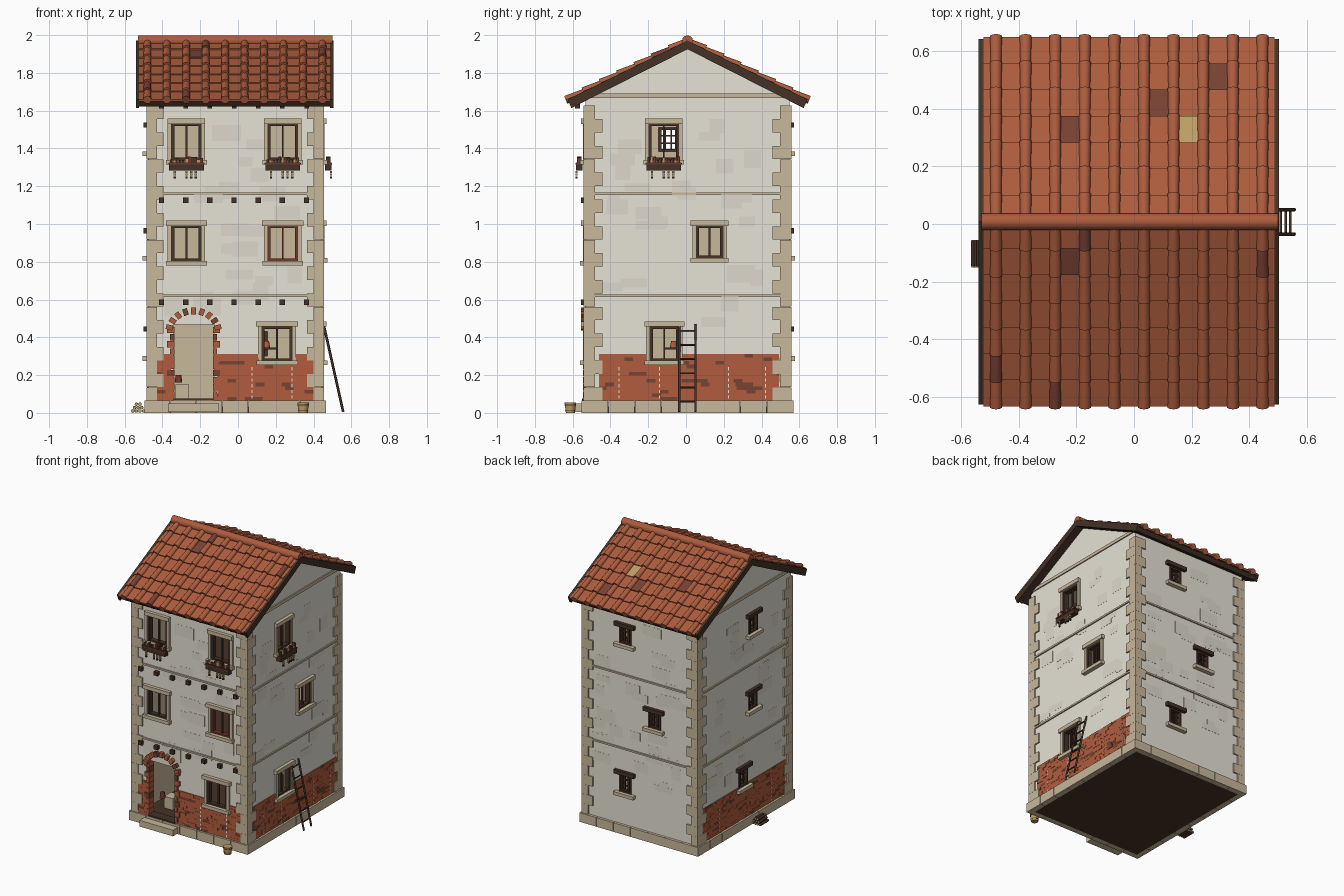
import bpy, bmesh, math, random
from mathutils import Matrix, Vector

random.seed(4)
if "Cube" in bpy.data.objects:
    bpy.data.objects.remove(bpy.data.objects["Cube"])

CX, CY, HX, HY = -0.015, 0.008, 0.46, 0.54     # house centre and wall half sizes
APEX, SLOPE = 1.955, 0.49                      # top of roof deck
RGB = {"plaster": (230, 226, 213), "plaster_patch": (222, 217, 203), "stone": (200, 184, 156),
       "brick": (178, 92, 62), "dark_brick": (118, 68, 50), "tile": (173, 92, 61),
       "dark_tile": (120, 65, 51), "dark_wood": (68, 50, 38), "ochre": (190, 158, 100),
       "red_wood": (112, 54, 44)}
MATS, parts, used = {}, {}, {}
for name, rgb in RGB.items():
    m = bpy.data.materials.new(name)
    m.use_nodes = True
    col = [((c / 255 + 0.055) / 1.055) ** 2.4 for c in rgb] + [1]
    m.diffuse_color = col
    m.node_tree.nodes["Principled BSDF"].inputs["Base Color"].default_value = col
    MATS[name] = m


def begin(part, mat):
    bm = parts.setdefault(part, bmesh.new())
    slots = used.setdefault(part, [])
    if mat not in slots:
        slots.append(mat)
    return bm, slots.index(mat)


def paint(verts, index, smooth=False):
    for f in {f for v in verts for f in v.link_faces}:
        f.material_index = index
        f.smooth = smooth and len(f.verts) == 4


def block(part, mat, loc, size, rot=None):
    bm, i = begin(part, mat)
    mtx = Matrix.Translation(loc) @ (rot or Matrix()) @ Matrix.Diagonal((*size, 1))
    paint(bmesh.ops.create_cube(bm, size=1, matrix=mtx)["verts"], i)


def box(part, mat, x0, x1, y0, y1, z0, z1):
    block(part, mat, ((x0 + x1) / 2, (y0 + y1) / 2, (z0 + z1) / 2),
          (abs(x1 - x0), abs(y1 - y0), z1 - z0))


def rod(part, mat, a, b, r1, r2=None, sides=8):
    bm, i = begin(part, mat)
    a, b = Vector(a), Vector(b)
    mtx = Matrix.Translation((a + b) / 2) @ (b - a).to_track_quat("Z", "Y").to_matrix().to_4x4()
    r = bmesh.ops.create_cone(bm, cap_ends=True, segments=sides, radius1=r1,
                              radius2=r1 if r2 is None else r2, depth=(b - a).length, matrix=mtx)
    paint(r["verts"], i, True)


def on_wall(part, mat, face, u0, u1, z0, z1, d0, d1):
    """Box on a wall: u runs along it, d is the distance out of it."""
    s = -1 if face in ("front", "left") else 1
    if face in ("front", "back"):
        box(part, mat, u0, u1, CY + s * (HY + d0), CY + s * (HY + d1), z0, z1)
    else:
        box(part, mat, CX + s * (HX + d0), CX + s * (HX + d1), u0, u1, z0, z1)


def prism(part, mat, profile, x0, x1):
    bm, i = begin(part, mat)
    vs = [bm.verts.new((x0, y, z)) for y, z in profile]
    f = bm.faces.new(vs)
    ext = bmesh.ops.extrude_face_region(bm, geom=[f])["geom"]
    top = [v for v in ext if isinstance(v, bmesh.types.BMVert)]
    bmesh.ops.translate(bm, verts=top, vec=(x1 - x0, 0, 0))
    paint(vs + top, i)
    bmesh.ops.recalc_face_normals(bm, faces=bm.faces[:])


def finish(part):
    me = bpy.data.meshes.new(part)
    parts[part].to_mesh(me)
    parts[part].free()
    for name in used[part]:
        me.materials.append(MATS[name])
    ob = bpy.data.objects.new(part, me)
    bpy.context.scene.collection.objects.link(ob)
    return ob


# Openings: face, centre, bottom, top, half width, kind, frame colour
OPEN = [("front", -0.235, 0.07, 0.468, 0.107, "door", None)]
OPEN += [("front", u, 1.34, 1.53, 0.078, "planter", "dark_wood") for u in (-0.273, 0.237)]
OPEN += [("front", -0.273, 0.805, 0.99, 0.078, "stone", "dark_wood"),
         ("front", 0.237, 0.805, 0.99, 0.078, "stone", "red_wood"),
         ("front", 0.207, 0.277, 0.457, 0.08, "stone", "dark_wood"),
         ("right", -0.118, 1.34, 1.53, 0.078, "planter", "dark_wood"),
         ("right", 0.125, 0.82, 0.99, 0.07, "stone", "dark_wood"),
         ("right", -0.115, 0.277, 0.457, 0.075, "stone", "dark_wood")]
for face, us in (("back", (0.105, -0.13, 0.105)), ("left", (-0.095, -0.09, 0.02))):
    OPEN += [(face, u, z0, z1, 0.05, "barred", "dark_wood")
             for u, z0, z1 in zip(us, (1.385, 0.83, 0.3), (1.51, 0.95, 0.43))]

# Hollow gabled walls with real openings
rise = HY * SLOPE
prism("walls", "plaster", [(CY - HY, 0.03), (CY + HY, 0.03), (CY + HY, 1.93 - rise),
                           (CY, 1.93), (CY - HY, 1.93 - rise)], CX - HX, CX + HX)
box("cutter", "stone", CX - HX + 0.05, CX + HX - 0.05, CY - HY + 0.05, CY + HY - 0.05, 0.06, 1.6)
for face, u, z0, z1, w, kind, _ in OPEN:
    on_wall("cutter", "stone", face, u - w, u + w, z0, z1, -0.07, 0.05)
walls, cutter = finish("walls"), finish("cutter")
cutter.hide_render = True
mod = walls.modifiers.new("openings", "BOOLEAN")
mod.object, mod.solver, mod.use_self = cutter, "EXACT", True
done = bpy.data.meshes.new_from_object(walls.evaluated_get(bpy.context.evaluated_depsgraph_get()))
walls.modifiers.clear()
walls.data = done
bpy.data.objects.remove(cutter)
done.materials.clear()
for name in ("plaster", "stone"):
    done.materials.append(MATS[name])
for p in done.polygons:
    c = p.center
    p.material_index = int(abs(c.x - CX) < HX - 0.005 and abs(c.y - CY) < HY - 0.005 and 0.04 < c.z < 1.62)

# Window surrounds, casements, bars and flower boxes
for face, u, z0, z1, w, kind, frame in OPEN:
    if kind == "door":
        continue
    barred = kind == "barred"
    for s in (-1, 1):
        on_wall("window_frames", frame, face, u + s * w, u + s * (w - 0.014), z0, z1, -0.03, 0.006)
        if not barred:
            on_wall("window_surrounds", "stone", face, u + s * w, u + s * (w + 0.021), z0, z1, -0.01, 0.014)
    for a, b in ((z0, z0 + 0.012), (z1 - 0.012, z1)):
        on_wall("window_frames", frame, face, u - w, u + w, a, b, -0.03, 0.004)
    for t in (-w / 3, w / 3) if barred else (0,):
        on_wall("window_frames", frame, face, u + t - 0.005, u + t + 0.005, z0, z1, -0.02, -0.008)
    for t in (1 / 3, 2 / 3) if barred else ():
        z = z0 + (z1 - z0) * t
        on_wall("window_frames", frame, face, u - w, u + w, z - 0.004, z + 0.004, -0.02, -0.01)
    lw = w + (0.021 if kind == "planter" else 0.031)
    on_wall("window_lintels", "dark_wood" if barred else "stone", face,
            u - lw, u + lw, z1, z1 + 0.028, -0.01, 0.024)
    on_wall("window_sills", "stone", face, u - w - 0.03, u + w + 0.03, z0 - 0.024, z0, -0.02, 0.03)
    if kind == "planter":
        on_wall("flower_boxes", "dark_wood", face, u - 0.092, u + 0.092, 1.283, 1.325, 0.015, 0.05)
        on_wall("flower_boxes", "red_wood", face, u - 0.096, u + 0.096, 1.314, 1.322, 0.012, 0.053)
        for k in range(11):
            a, h = u - 0.08 + k * 0.016, random.uniform(0.008, 0.032)
            on_wall("flowers", ("dark_wood", "ochre", "red_wood", "dark_wood")[k % 4], face,
                    a - 0.007, a + 0.007, 1.325, 1.328 + h, 0.022, 0.044)
        for k in (-0.062, 0.0, 0.025, 0.05):
            for z in (1.276, 1.262, 1.247):
                on_wall("trailing_flowers", "ochre" if z > 1.25 else "dark_wood", face,
                        u + k - 0.006, u + k + 0.006, z - 0.005, z + 0.005, 0.042, 0.053)

# Brick dado on three sides, with dark clusters and pale mortar dashes
SPAN = {"front": (-0.43, 0.405), "right": (-0.46, 0.495), "left": (-0.46, 0.495)}
MORTAR = {"front": (0.075, 0.285), "right": (-0.355, -0.14, 0.225, 0.42), "left": (-0.3, 0.3)}
for face, (lo, hi) in SPAN.items():
    for row in range(13):
        z, u = 0.065 + row * 0.019, lo - random.uniform(0, 0.045)
        while u < hi:
            a, b, keep = max(u, lo), min(u + 0.046, hi), True
            u += 0.046
            for f, c, z0, z1, w, _, _ in OPEN:
                if f == face and z + 0.019 > z0 - 0.015 and z < z1:
                    if abs((a + b) / 2 - c) < w:
                        keep = False
                    elif a < c - w < b:
                        b = c - w
                    elif a < c + w < b:
                        a = c + w
            cluster = math.sin(a * 17 + row * 0.9) * math.sin(a * 9 - row * 0.4)
            if keep and b - a > 0.003:
                on_wall("brick_dado", "dark_brick" if random.random() < 0.5 * cluster else "brick", face,
                        a, b, z, z + 0.019, -0.005, random.uniform(0.004, 0.007))
    for u in MORTAR[face]:
        for k in range(6):
            z = 0.075 + k * 0.03
            on_wall("mortar_dashes", "plaster", face, u - 0.003, u + 0.003, z, z + 0.017, 0, 0.008)

# Plaster patches, string courses and gable bands
for face in ("front", "back", "left", "right"):
    half, mid = (HX, CX) if face in ("front", "back") else (HY, CY)
    for k in range(34):
        u, z = mid + random.uniform(-0.75, 0.75) * half, random.uniform(0.35, 1.55)
        w, h = random.uniform(0.03, 0.08), random.uniform(0.02, 0.05)
        if all(f != face or abs(u - c) > w + ww + 0.02 or z + h < z0 - 0.02 or z - h > z1 + 0.03
               for f, c, z0, z1, ww, _, _ in OPEN):
            on_wall("plaster_patches", "plaster_patch", face, u - w, u + w, z - h, z + h, -0.002, 0.0004 + k * 0.00003)
    for z in (0.614, 1.154):
        on_wall("string_courses", "stone", face, mid - half, mid + half, z, z + 0.012, -0.01, 0.009)
    if face in ("left", "right"):
        on_wall("gable_bands", "stone", face, mid - half, mid + half, 1.668, 1.69, -0.01, 0.008)

# Corner quoins, alternating long and short
for sx in (-1, 1):
    for sy in (-1, 1):
        for k in range(22):
            lx, ly = (0.09, 0.06) if k % 2 else (0.055, 0.1)
            x, y, z = CX + sx * (HX + 0.01), CY + sy * (HY + 0.01), 0.065 + k * 0.071
            box("quoins", "stone", x, x - sx * lx, y, y - sy * ly, z, z + 0.0705)

# Plinth stones, floors, door step and threshold
for face, half, mid, n in (("front", HX, CX, 7), ("back", HX, CX, 7), ("left", HY, CY, 8), ("right", HY, CY, 8)):
    step = 2 * (half + 0.02) / n
    for k in range(n):
        a = mid - half - 0.02 + k * step
        on_wall("plinth", "stone", face, a + 0.001, a + step - 0.001, 0, 0.066, -0.02, 0.02)
for z in (0.0, 0.58, 1.12):
    box("floors", "dark_wood", CX - HX + 0.02, CX + HX - 0.02, CY - HY + 0.02, CY + HY - 0.02, z, z + 0.065)
on_wall("door_step", "stone", "front", -0.37, -0.1, 0.005, 0.05, 0, 0.075)
on_wall("threshold", "dark_wood", "front", -0.342, -0.128, 0.064, 0.076, -0.05, 0.018)

# Furniture glimpsed through the openings
box("indoor_chest", "stone", -0.33, -0.26, -0.38, -0.3, 0.066, 0.15)
rod("indoor_pot", "red_wood", (-0.315, -0.42, 0.16), (-0.315, -0.42, 0.2), 0.02, 0.015)
box("indoor_table", "dark_wood", 0.1, 0.2, -0.11, 0.02, 0.335, 0.347)
rod("indoor_pot", "brick", (0.15, -0.065, 0.347), (0.15, -0.065, 0.38), 0.02, 0.014)

# Brick door jambs and arch
for s in (-1, 1):
    for k in range(10):
        z, w = 0.08 + k * 0.038, 0.034 if k % 2 else 0.018
        on_wall("door_jambs", "dark_brick" if k % 5 == 3 else "brick", "front",
                -0.235 + s * 0.102, -0.235 + s * (0.107 + w), z, z + 0.034, -0.04, 0.012)
for k in range(9):
    t = math.radians(14 + 19 * k)
    block("door_arch", "dark_brick" if k % 4 == 1 else "brick",
          (-0.235 + 0.132 * math.cos(t), CY - HY - 0.005, 0.425 + 0.115 * math.sin(t)),
          (0.036, 0.04, 0.026), Matrix.Rotation(-t, 4, "Y"))

# Beam ends and rafter tails
for k in range(7):
    u = -0.405 + k * 0.128
    for z in (0.585, 1.125):
        on_wall("beam_ends", "dark_wood", "front", u - 0.014, u + 0.014, z - 0.014, z + 0.014, -0.02, 0.025)
    on_wall("rafter_tails", "dark_wood", "front", u - 0.012, u + 0.012, 1.612, 1.655, 0.03, 0.055)


# Roof deck and bargeboards
def chevron(part, mat, up, down, reach, x0, x1):
    e = APEX - reach * SLOPE
    prism(part, mat, [(CY - reach, e + up), (CY, APEX + up), (CY + reach, e + up),
                      (CY + reach - 0.02, e - down), (CY, APEX - down), (CY - reach + 0.02, e - down)], x0, x1)


chevron("roof_deck", "dark_wood", 0.0, 0.026, 0.628, -0.53, 0.495)
for x in (-0.54, 0.488):
    chevron("bargeboards", "dark_wood", 0.016, 0.03, 0.635, x, x + 0.017)

# Pan tiles and rounded cover tiles in seven courses per slope
ODD_PANS = {(1, 8, 5): "dark_tile", (1, 6, 4): "dark_tile", (1, 3, 3): "dark_tile",
            (1, 7, 3): "ochre", (-1, 3, 1): "dark_tile"}
ODD_COVERS = {(-1, 3, 0), (-1, 9, 1), (-1, 0, 5), (-1, 2, 6)}
STEP, ANG = 0.0915, math.atan(SLOPE)
for s in (-1, 1):
    for row in range(7):
        d0, d1 = row * STEP, (row + 1) * STEP
        dm = (d0 + d1) / 2 - 0.006
        for k in range(11):
            x0, x1 = max(-0.524, -0.583 + k * 0.103), min(0.489, -0.48 + k * 0.103)
            block("pan_tiles", ODD_PANS.get((s, k, row), "tile"),
                  ((x0 + x1) / 2, CY + s * dm, APEX - dm * SLOPE + 0.008),
                  (x1 - x0 - 0.002, STEP / math.cos(ANG) + 0.008, 0.013),
                  Matrix.Rotation(-s * (ANG - 0.07), 4, "X"))
        for k in range(10):
            x = -0.48 + k * 0.103
            rod("cover_tiles", "dark_tile" if (s, k, row) in ODD_COVERS else "tile",
                (x, CY + s * d0, APEX - d0 * SLOPE + 0.01),
                (x, CY + s * (d1 + 0.004), APEX - d1 * SLOPE + 0.016), 0.019, 0.022, 10)
rod("ridge_tile", "tile", (-0.53, CY, 1.97), (0.5, CY, 1.97), 0.029, sides=12)

# Ladder leaning on the wall
for y in (-0.035, 0.05):
    rod("ladder", "dark_wood", (0.557, y, 0.005), (0.453, y, 0.47), 0.007, sides=6)
for k in range(6):
    z = 0.06 + k * 0.075
    x = 0.557 - 0.104 * z / 0.47
    rod("ladder", "dark_wood", (x, -0.035, z), (x, 0.05, z), 0.005, sides=6)

# Bucket and firewood stack
rod("bucket", "ochre", (0.345, -0.612, 0), (0.345, -0.612, 0.055), 0.024, 0.031, 12)
for z in (0.012, 0.04):
    rod("bucket", "dark_wood", (0.345, -0.612, z), (0.345, -0.612, z + 0.004), 0.026 + z * 0.12, sides=12)
for row in range(3):
    for k in range(4 - row):
        x, z = -0.557 + k * 0.019 + row * 0.0095, 0.01 + row * 0.018
        rod("firewood", "dark_wood", (x, -0.148, z), (x, -0.058, z), 0.0095)
        rod("firewood", "ochre", (x, -0.151, z), (x, -0.055, z), 0.0075)

for part in list(parts):
    if part not in ("walls", "cutter"):
        finish(part)
